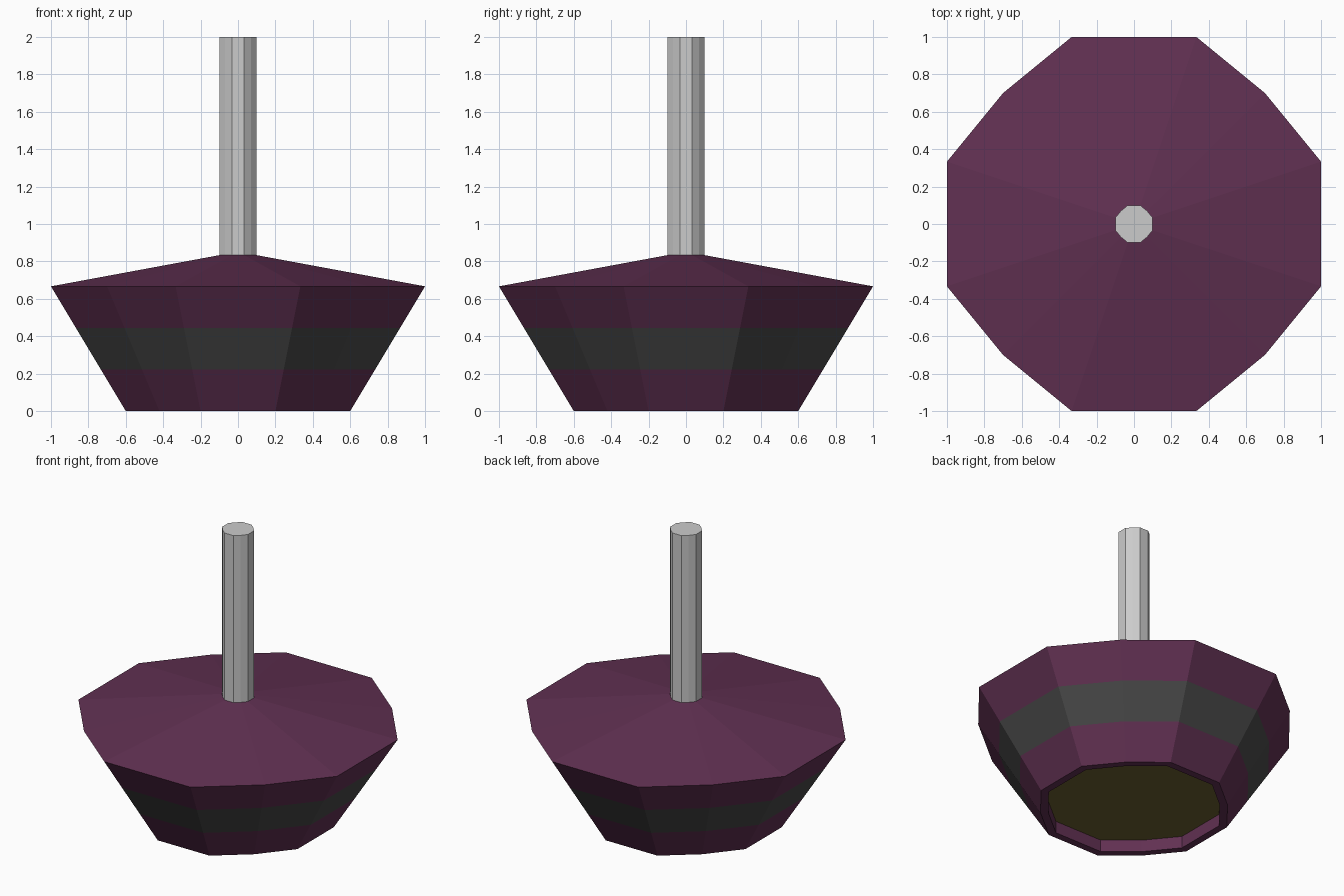
import bpy, bmesh

if "Cube" in bpy.data.objects:
    bpy.data.objects.remove(bpy.data.objects["Cube"])


def material(name, rgb):
    m = bpy.data.materials.new(name)
    m.diffuse_color = (*rgb, 1)
    m.use_nodes = True
    m.node_tree.nodes["Principled BSDF"].inputs["Base Color"].default_value = m.diffuse_color
    return m


purple = material("purple", (0.12, 0.03, 0.085))
charcoal = material("charcoal", (0.065, 0.065, 0.065))
olive = material("olive", (0.15, 0.115, 0.03))

# Twelve-sided outline: three points per quarter turn
QUARTER = [(1, 1 / 3), (0.7, 0.7), (1 / 3, 1)]
OUTLINE = []
pts = QUARTER
for _ in range(4):
    OUTLINE += pts
    pts = [(-y, x) for x, y in pts]


def loft(name, profile, mats=(), bands=None, cap_start=False, cap_end=False, end_mat=0):
    """Stack scaled outlines (scale, z) and skin them; bands gives material per strip."""
    bm = bmesh.new()
    rings = [[bm.verts.new((x * s, y * s, z)) for x, y in OUTLINE] for s, z in profile]
    n = len(OUTLINE)
    for k, (a, b) in enumerate(zip(rings, rings[1:])):
        for i in range(n):
            j = (i + 1) % n
            f = bm.faces.new((a[i], a[j], b[j], b[i]))
            f.material_index = bands[k] if bands else 0
    if cap_start:
        bm.faces.new(rings[0][::-1])
    if cap_end:
        bm.faces.new(rings[-1]).material_index = end_mat
    bmesh.ops.recalc_face_normals(bm, faces=bm.faces)
    me = bpy.data.meshes.new(name)
    bm.to_mesh(me)
    bm.free()
    for m in mats:
        me.materials.append(m)
    ob = bpy.data.objects.new(name, me)
    bpy.context.collection.objects.link(ob)
    return ob


# Body: shallow cone top, striped tapering side, bottom rim and recessed floor
R = 2 / 3
loft("body",
     [(0.1, 5 / 6), (1, R), (0.6 + 0.8 / 3, R * 2 / 3), (0.6 + 0.4 / 3, R / 3),
      (0.6, 0), (0.55, 0), (0.55, 1 / 12)],
     mats=(purple, charcoal, olive), bands=[0, 0, 1, 0, 0, 0],
     cap_start=True, cap_end=True, end_mat=2)

# Central post
loft("post", [(0.1, 5 / 6), (0.1, 2)], cap_start=True, cap_end=True)
